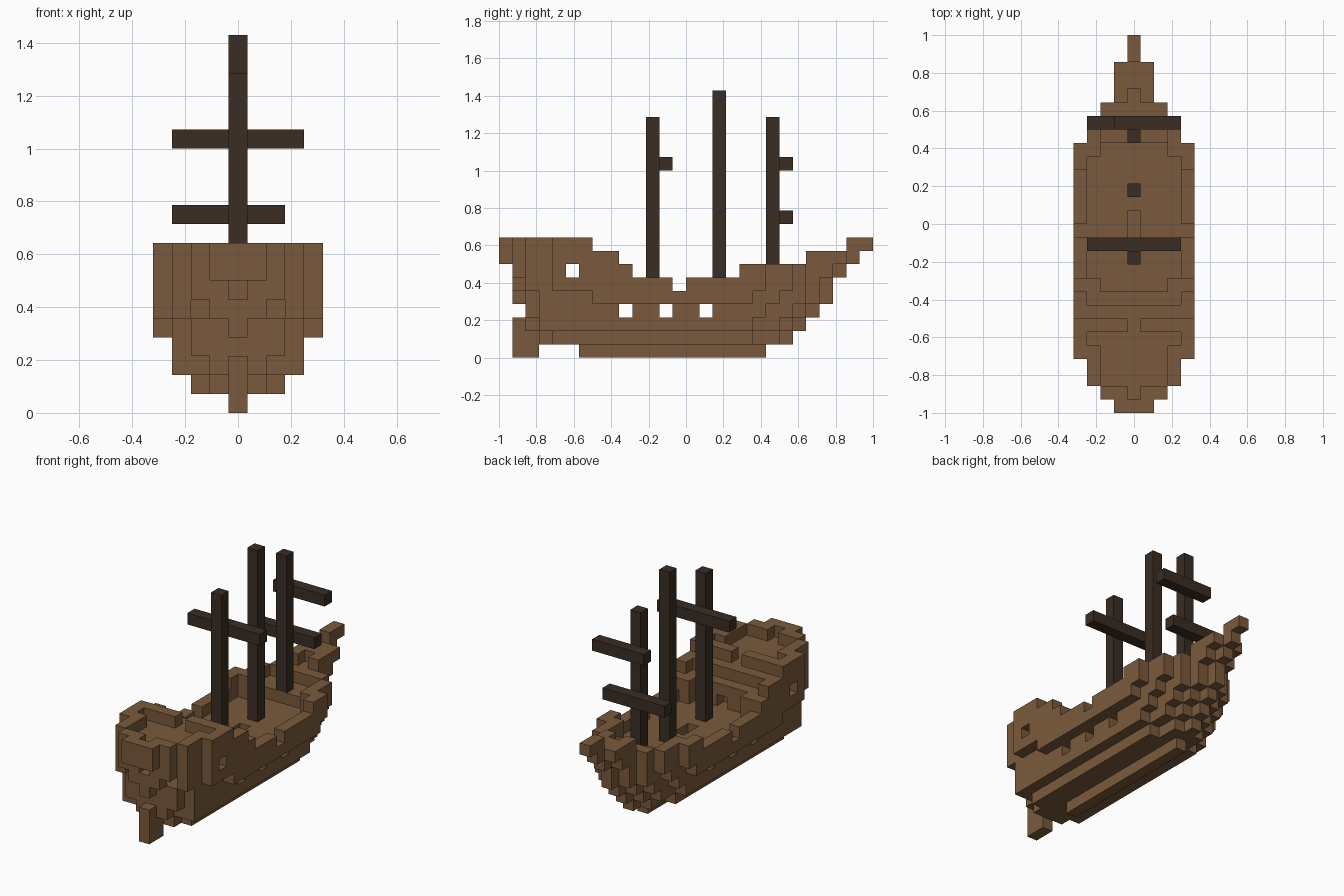
import bpy
import bmesh
from mathutils import Vector

UNIT = 1 / 14  # edge of one block

if "Cube" in bpy.data.objects:
    bpy.data.objects.remove(bpy.data.objects["Cube"])


def material(name, rgb):
    mat = bpy.data.materials.new(name)
    mat.use_nodes = True
    mat.diffuse_color = (*rgb, 1)
    mat.node_tree.nodes["Principled BSDF"].inputs["Base Color"].default_value = (*rgb, 1)
    return mat


planks = material("brown planks", (0.195, 0.102, 0.045))
timber = material("dark timber", (0.043, 0.026, 0.017))


def block(half, y0, y1, z0, z1=None):
    """Cells of a centred block, half cells out on each side."""
    z1 = z0 + 1 if z1 is None else z1
    return {(x, y, z) for x in range(-half, half + 1)
            for y in range(y0, y1) for z in range(z0, z1)}


def tier(z, spans):
    """One layer of nested blocks, keyed by half width."""
    return set().union(*(block(h, a, b, z) for h, (a, b) in spans.items()))


def build(name, cells, mat):
    """Skin a set of cells with faces wherever they meet open space."""
    bm = bmesh.new()
    corners = {}

    def vert(p):
        key = tuple(round(c * 2) for c in p)
        if key not in corners:
            corners[key] = bm.verts.new(p * UNIT)
        return corners[key]

    for cell in sorted(cells):
        mid = Vector(cell) + Vector((0, 0.5, 0.5))
        for axis in range(3):
            for sign in (-1, 1):
                n = Vector((0, 0, 0))
                n[axis] = sign
                if tuple(int(c + n[i]) for i, c in enumerate(cell)) in cells:
                    continue
                u = Vector((0, 0, 0))
                u[(axis + 1) % 3] = 0.5
                v = n.cross(u)
                c = mid + n / 2
                bm.faces.new([vert(c + d) for d in (-u - v, u - v, u + v, v - u)])
    bmesh.ops.dissolve_limit(bm, angle_limit=0.01, verts=bm.verts, edges=bm.edges)
    mesh = bpy.data.meshes.new(name)
    bm.to_mesh(mesh)
    bm.free()
    mesh.materials.append(mat)
    obj = bpy.data.objects.new(name, mesh)
    bpy.context.collection.objects.link(obj)


def beam(name, x0, x1, y, z0, z1):
    build(name, {(x, y, z) for x in range(x0, x1) for z in range(z0, z1)}, timber)


# Hull layers from keel to rail
hull = tier(0, {0: (-8, 6)})
hull |= tier(1, {2: (-10, 5), 1: (-11, 7), 0: (-11, 8)})
hull |= tier(2, {3: (-11, 5), 2: (-11, 7), 1: (-12, 8), 0: (-12, 9)})
hull |= tier(3, {3: (-11, 6), 2: (-12, 8), 1: (-12, 9), 0: (-12, 10)})
hull |= tier(4, {4: (-7, 5), 3: (-11, 7), 2: (-12, 9), 1: (-12, 10), 0: (-13, 11)})
hull |= tier(5, {4: (-10, 6), 3: (-12, 8), 2: (-12, 9), 1: (-13, 10), 0: (-13, 11)})

# Raised bow and its spar
hull |= tier(6, {4: (4, 6), 3: (4, 8), 2: (4, 9), 1: (4, 11), 0: (4, 12)})
hull |= tier(7, {1: (9, 12), 0: (9, 13)})
hull |= tier(8, {0: (12, 14)})

# Raised stern
hull |= tier(6, {4: (-10, -4), 3: (-12, -4), 2: (-13, -4)})
hull |= tier(7, {4: (-10, -5), 3: (-12, -5), 2: (-13, -5), 1: (-14, -5)})
hull |= tier(8, {4: (-10, -7), 3: (-12, -7), 2: (-13, -7), 1: (-14, -7)})

# Main deck, foredeck and bow notch
hull -= block(3, -4, 5, 5) | block(2, -5, 6, 5)
hull -= block(3, 4, 5, 6) | block(2, 4, 8, 6) | block(0, 9, 10, 7)

# Quarterdeck steps and poop deck
hull -= block(2, -5, -4, 6) | block(3, -6, -5, 7)
hull -= block(0, -8, -7, 8) | block(3, -9, -8, 8) | block(2, -12, -9, 8)
hull -= block(0, -13, -12, 8)

# Cabin with side windows, stern window and door
hull -= block(2, -12, -7, 5, 7) | block(4, -9, -8, 6)
hull -= block(0, -13, -12, 6) | block(0, -6, -5, 5)

# Gun deck, gun ports, rail gap and hatch
hull -= block(2, -9, 5, 3)
for port in (-5, -2, 1):
    hull -= block(4, port, port + 1, 3)
hull -= block(4, -1, 0, 5) | block(0, -1, 1, 4)

build("hull", hull, planks)
build("rudder", block(0, -13, -11, 0, 3), planks)

# Masts
beam("mizzen_mast", 0, 1, -3, 5, 18)
beam("main_mast", 0, 1, 2, 5, 20)
beam("fore_mast", 0, 1, 6, 6, 18)

# Yards
beam("mizzen_yard", -3, 4, -2, 14, 15)
beam("fore_upper_yard", -1, 4, 7, 14, 15)
beam("fore_lower_yard", -3, 3, 7, 10, 11)
